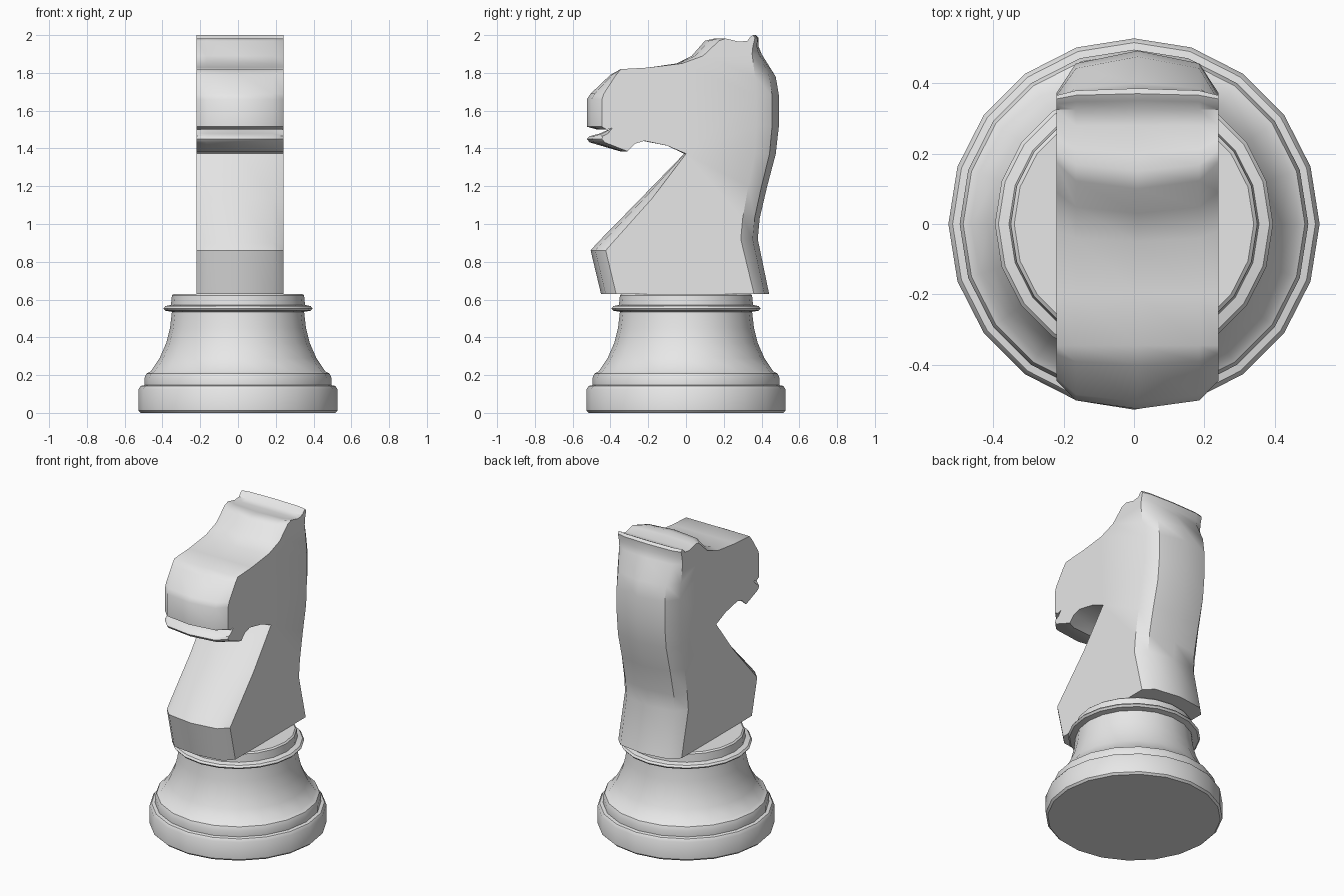
import bpy, bmesh, math

mat = bpy.data.materials.new("light_grey")
mat.diffuse_color = (0.8, 0.8, 0.8, 1)


def finish(name, bm, angle):
    bmesh.ops.recalc_face_normals(bm, faces=bm.faces)
    me = bpy.data.meshes.new(name)
    bm.to_mesh(me)
    bm.free()
    me.materials.append(mat)
    ob = bpy.data.objects.new(name, me)
    bpy.context.collection.objects.link(ob)
    bpy.ops.object.select_all(action='DESELECT')
    ob.select_set(True)
    bpy.context.view_layer.objects.active = ob
    bpy.ops.object.shade_smooth_by_angle(angle=math.radians(angle))
    return ob


# turned pedestal: (radius, height) profile, 20 sides
profile = [(0.515, 0), (0.527, 0.012), (0.527, 0.125), (0.515, 0.143),
           (0.495, 0.147), (0.495, 0.185), (0.485, 0.208), (0.462, 0.22),
           (0.415, 0.29), (0.38, 0.37), (0.36, 0.45), (0.35, 0.535),
           (0.385, 0.541), (0.395, 0.553), (0.385, 0.565), (0.355, 0.572),
           (0.35, 0.622), (0.34, 0.63)]
N = 20
bm = bmesh.new()
rings = []
for r, z in profile:
    rings.append([bm.verts.new((r * math.sin(math.tau * i / N),
                                r * math.cos(math.tau * i / N), z)) for i in range(N)])
for a, b in zip(rings, rings[1:]):
    for i in range(N):
        j = (i + 1) % N
        bm.faces.new((a[i], a[j], b[j], b[i]))
bm.faces.new(rings[0])
bm.faces.new(rings[-1])
finish("pedestal", bm, 35)

# horse head and neck: (y, z, pinch), pinch = shift in y at the flat sides
outline = [
    (0.44, 0.63, -0.08), (0.38, 0.92, -0.09), (0.39, 1.03, -0.09),   # back of neck
    (0.43, 1.2, -0.1), (0.475, 1.37, -0.11), (0.492, 1.52, -0.12),
    (0.492, 1.68, -0.12), (0.475, 1.78, -0.11), (0.4, 1.9, -0.05),
    (0.384, 1.94, -0.03), (0.385, 1.985, -0.02), (0.37, 2.0, -0.015),  # ears
    (0.35, 1.99, -0.01), (0.325, 1.97, 0), (0.28, 1.965, 0),
    (0.2, 1.975, 0.04), (0.15, 1.982, 0.06), (0.1, 1.97, 0.075),     # forehead
    (0.03, 1.89, 0.06), (-0.05, 1.85, 0.03), (-0.2, 1.828, 0),
    (-0.345, 1.82, 0), (-0.4, 1.79, 0.03), (-0.505, 1.69, 0.07),     # muzzle
    (-0.525, 1.66, 0.08), (-0.525, 1.515, 0.08), (-0.47, 1.5, 0.05),
    (-0.39, 1.508, 0), (-0.46, 1.478, 0.045), (-0.51, 1.465, 0.07),  # mouth
    (-0.525, 1.45, 0.08), (-0.51, 1.432, 0.08), (-0.35, 1.385, 0.04),
    (-0.29, 1.425, 0.02), (-0.23, 1.44, 0.01), (-0.1, 1.415, 0),     # jaw
    (-0.01, 1.372, 0.01), (-0.24, 1.135, 0.06), (-0.47, 0.9, 0.08),  # chest
    (-0.505, 0.86, 0.08), (-0.45, 0.63, 0.08)]
bm = bmesh.new()
slices = []
for x, k in ((-0.22, 1), (-0.165, 0.3), (0.01, 0), (0.185, 0.3), (0.24, 1)):
    slices.append([bm.verts.new((x, y + p * k, z)) for y, z, p in outline])
n = len(outline)
for a, b in zip(slices, slices[1:]):
    for i in range(n):
        j = (i + 1) % n
        bm.faces.new((a[i], a[j], b[j], b[i]))
caps = [bm.faces.new(slices[0]), bm.faces.new(slices[-1])]
bmesh.ops.recalc_face_normals(bm, faces=bm.faces)
bmesh.ops.triangulate(bm, faces=caps)
finish("horse_head", bm, 40)
